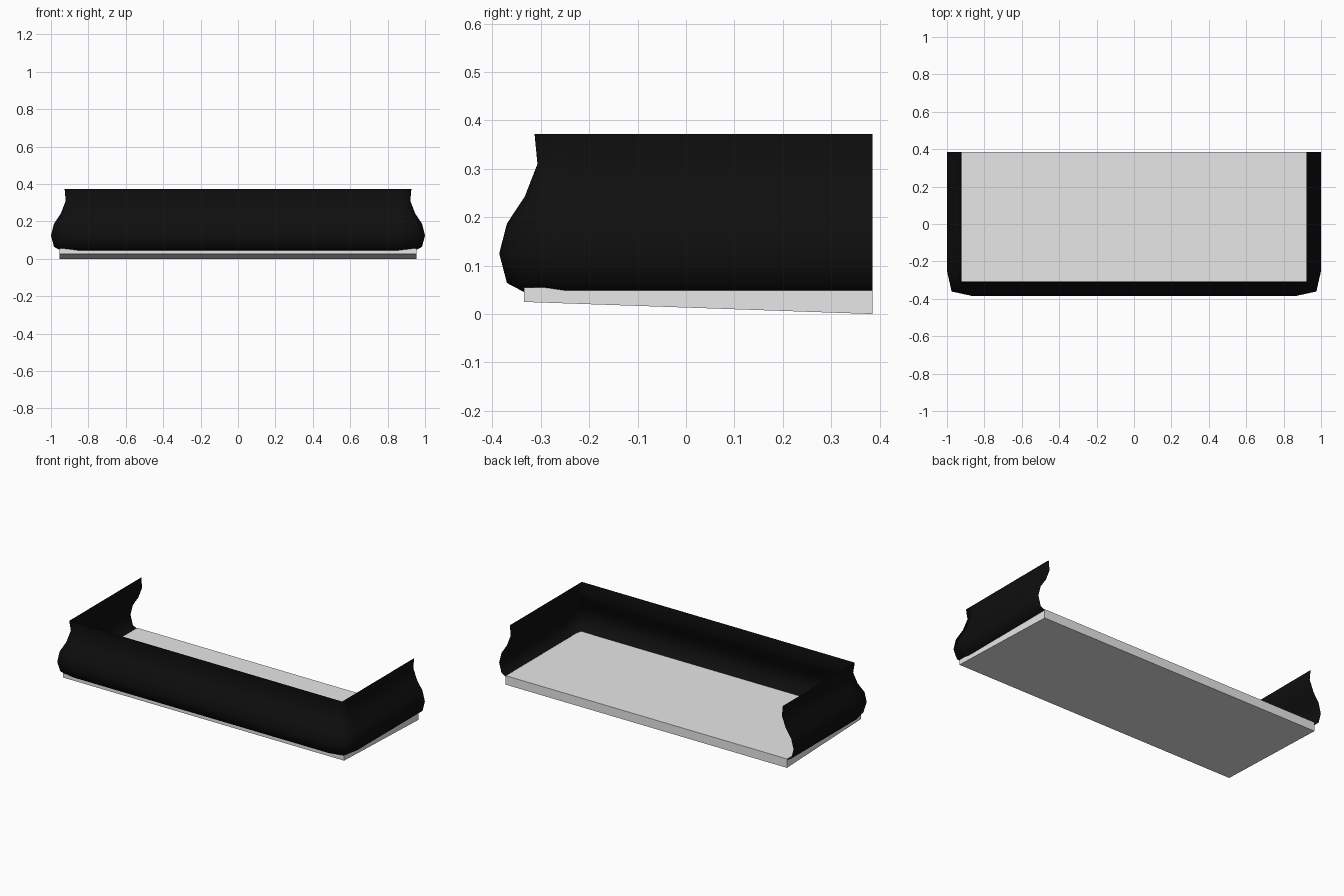
import bpy, bmesh

if "Cube" in bpy.data.objects:
    bpy.data.objects.remove(bpy.data.objects["Cube"])


def material(name, value):
    m = bpy.data.materials.new(name)
    m.diffuse_color = (value, value, value, 1)
    m.use_nodes = True
    m.node_tree.nodes["Principled BSDF"].inputs["Base Color"].default_value = m.diffuse_color
    return m


def add_object(name, bm, mat):
    mesh = bpy.data.meshes.new(name)
    bm.to_mesh(mesh)
    bm.free()
    mesh.materials.append(mat)
    obj = bpy.data.objects.new(name, mesh)
    bpy.context.collection.objects.link(obj)
    return obj


black = material("black", 0.0045)
grey = material("light grey", 0.8)
BACK = 0.385

# Wedge floor: flat top, underside sloping down to the back
bm = bmesh.new()
side = [(-0.335, 0.025), (BACK, 0.0), (BACK, 0.055), (-0.335, 0.055)]
face = bm.faces.new([bm.verts.new((-0.955, y, z)) for y, z in side])
ext = bmesh.ops.extrude_face_region(bm, geom=[face])
moved = [v for v in ext["geom"] if isinstance(v, bmesh.types.BMVert)]
bmesh.ops.translate(bm, verts=moved, vec=(1.91, 0, 0))
bmesh.ops.recalc_face_normals(bm, faces=bm.faces)
add_object("floor_slab", bm, grey)

# Curved skirt: (outward offset, height, corner inset) swept round three sides
profile = [(0.027, 0.045, 0.018), (0.063, 0.064, 0.022), (0.079, 0.125, 0.025),
           (0.063, 0.187, 0.018), (0.026, 0.243, 0.008), (0.0, 0.31, 0.0),
           (0.006, 0.372, 0.0)]
bm = bmesh.new()
rows = []
for d, z, c in profile:
    x, y = 0.921 + d, -0.307 - d
    half = [(x, BACK), (x, -0.25), (x - c, y + c), (0.86, y)]
    path = half + [(-px, py) for px, py in reversed(half)]
    rows.append([bm.verts.new((px, py, z)) for px, py in path])
for low, high in zip(rows, rows[1:]):
    for i in range(len(low) - 1):
        f = bm.faces.new((low[i + 1], low[i], high[i], high[i + 1]))
        f.smooth = True
# Make normals point outwards
bm.normal_update()
if sum(f.normal.x * f.calc_center_median().x for f in bm.faces) < 0:
    bmesh.ops.reverse_faces(bm, faces=bm.faces)
add_object("curved_skirt", bm, black)
